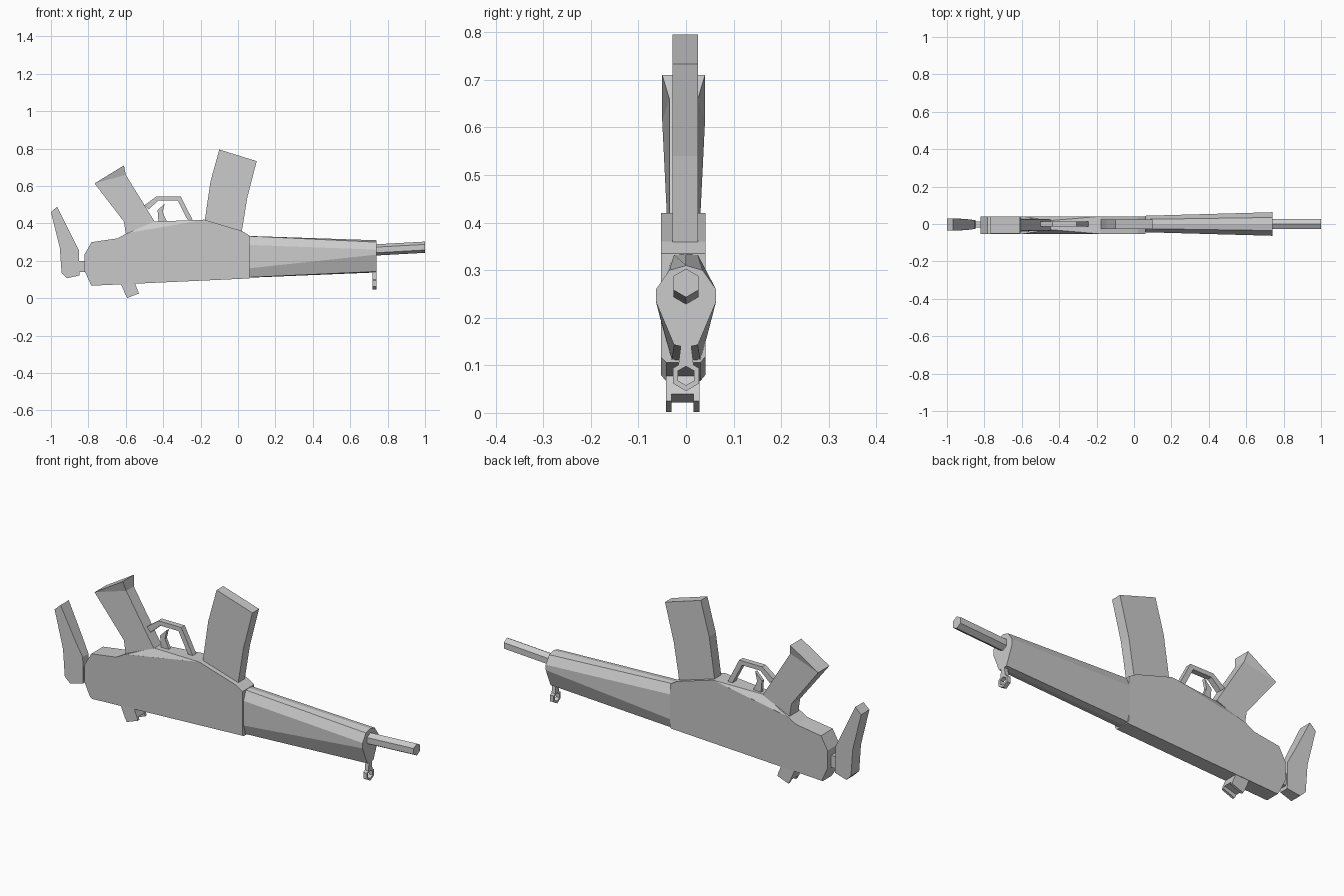
import bpy, bmesh, math

cube = bpy.data.objects.get("Cube")
if cube:
    bpy.data.objects.remove(cube, do_unlink=True)

grey = bpy.data.materials.new("plain grey")
grey.use_nodes = True
GREY = (0.6, 0.6, 0.6, 1)
grey.diffuse_color = GREY
grey.node_tree.nodes["Principled BSDF"].inputs["Base Color"].default_value = GREY


def loft(name, first, last):
    """Join two matching outlines with side faces and close both ends."""
    bm = bmesh.new()
    a = [bm.verts.new(p) for p in first]
    b = [bm.verts.new(p) for p in last]
    n = len(a)
    bm.faces.new(a)
    bm.faces.new(b[::-1])
    for i in range(n):
        j = (i + 1) % n
        bm.faces.new((a[i], b[i], b[j], a[j]))
    bmesh.ops.recalc_face_normals(bm, faces=bm.faces)
    mesh = bpy.data.meshes.new(name)
    bm.to_mesh(mesh)
    bm.free()
    mesh.materials.append(grey)
    obj = bpy.data.objects.new(name, mesh)
    bpy.context.collection.objects.link(obj)
    return obj


def plate(name, outline, half, y=0.0):
    """Side outline of (x, z) or (x, z, half width), widened both ways."""
    pts = [(p[0], p[1], p[2] if len(p) > 2 else half) for p in outline]
    return loft(name, [(x, y - h, z) for x, z, h in pts],
                [(x, y + h, z) for x, z, h in pts])


def section(x, half):
    """Mirror half of a (y, z) section whose ends lie on the middle line."""
    return [(x, y, z) for y, z in half] + [(x, -y, z) for y, z in half[-2:0:-1]]


# Main body, with its narrower underside
plate("body", [(-.82, .235), (-.82, .145), (-.79, .08), (-.785, .067, .036),
               (.062, .106, .036), (.062, .118), (.062, .335), (.02, .36),
               (-.18, .42), (-.596, .347), (-.644, .32), (-.783, .30)],
      .047, -.006)
plate("body_ridge", [(-.596, .346, .047), (-.18, .42, .047), (-.45, .41, .024)],
      .04, -.006)

# Tapered fore end and barrel
loft("fore_end",
     section(.06, [(0, .333), (.025, .332), (.044, .285), (.044, .16), (.03, .112), (0, .11)]),
     section(.74, [(0, .31), (.035, .30), (.063, .26), (.063, .233), (.025, .143), (0, .138)]))


def hexagon(x, z, r):
    turns = [math.tau * i / 6 for i in range(6)]
    return [(x, r * math.sin(t), z + r * math.cos(t)) for t in turns]


loft("barrel", hexagon(.73, .258, .03), hexagon(1, .273, .03))

# Magazine, grip and trigger
plate("magazine", [(-.18, .40), (-.147, .625), (-.10, .795), (.10, .733),
                   (.05, .54), (.02, .355)], .0265, -.0015)
plate("grip_shaft", [(-.767, .614, .045), (-.60, .66, .03),
                     (-.446, .41, .03), (-.60, .345, .035), (-.61, .41, .035)],
      .035, -.005)
plate("grip_end", [(-.767, .614, .045), (-.61, .71, .045), (-.60, .66, .03)],
      .04, -.005)
plate("trigger_guard", [(-.50, .497), (-.435, .545), (-.307, .545), (-.243, .42),
                        (-.27, .42), (-.323, .523), (-.425, .523), (-.478, .475)],
      .014)
plate("trigger", [(-.425, .41), (-.43, .47), (-.392, .507), (-.403, .46),
                  (-.38, .41)], .008)

# Shoulder plate and its connecting block
plate("shoulder_plate", [(-1, .46, .033), (-.967, .49, .033), (-.883, .32, .028),
                         (-.85, .255, .023), (-.847, .122, .023), (-.915, .107, .03),
                         (-.943, .135, .033), (-.953, .272, .033)], .03, -.003)
plate("shoulder_link", [(-.86, .20), (-.81, .20), (-.81, .14), (-.86, .14)], .016, -.003)

# Rear sight with two short prongs
plate("rear_sight", [(-.63, .085), (-.603, .022), (-.535, .04), (-.555, .09)], .035, -.007)
for side, y in (("left", .022), ("right", -.036)):
    plate("rear_sight_prong_" + side,
          [(-.605, .025), (-.592, .002), (-.53, .025), (-.535, .042)], .006, y)

# Front sight: a six-sided ring on a splayed foot
ring = bpy.data.meshes.new("front_sight_ring")
bm = bmesh.new()
loops = [[bm.verts.new((x, y, z)) for x, y, z in hexagon(x, .078, r)]
         for x, r in ((.72, .032), (.74, .032), (.74, .02), (.72, .02))]
for k in range(4):
    for i in range(6):
        a, b, j = loops[k], loops[(k + 1) % 4], (i + 1) % 6
        bm.faces.new((a[i], a[j], b[j], b[i]))
bmesh.ops.recalc_face_normals(bm, faces=bm.faces)
bm.to_mesh(ring)
bm.free()
ring.materials.append(grey)
bpy.context.collection.objects.link(bpy.data.objects.new("front_sight_ring", ring))
plate("front_sight_foot", [(.72, .15, .01), (.74, .15, .01), (.74, .10, .016),
                           (.72, .10, .016)], .01)
